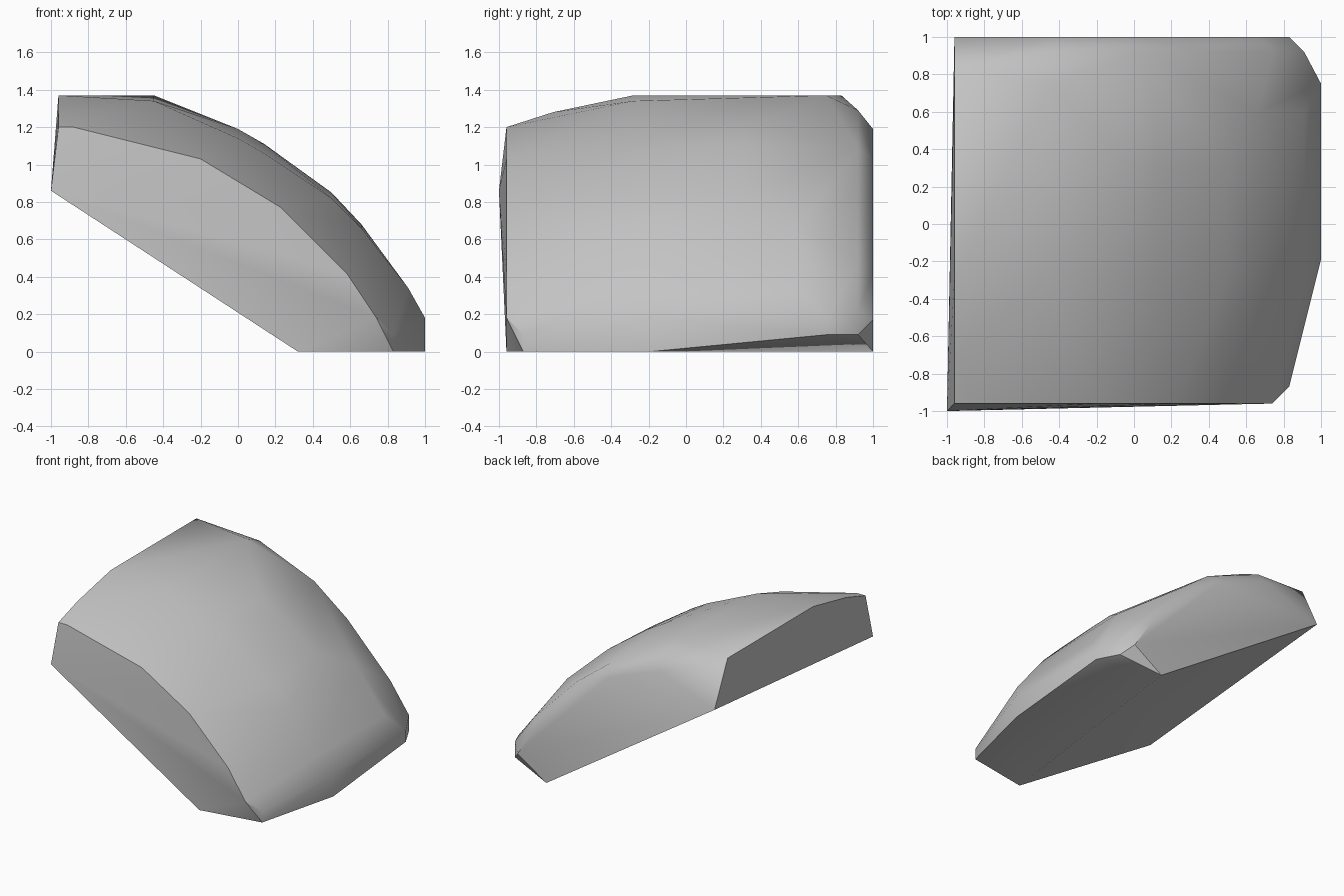
import bpy
import bmesh
import math

# Remove the default object
default_cube = bpy.data.objects.get("Cube")
if default_cube:
    bpy.data.objects.remove(default_cube, do_unlink=True)


def make_material(name, color):
    material = bpy.data.materials.new(name)
    material.use_nodes = True
    material.diffuse_color = color
    shader = material.node_tree.nodes["Principled BSDF"]
    shader.inputs["Base Color"].default_value = color
    shader.inputs["Roughness"].default_value = 0.8
    return material


# Cross-sections of the curved shell: depth y, then (x, z) points
front_face = (-0.96, [(-0.96, 1.2), (-0.88, 1.2), (-0.2, 1.03), (0.23, 0.77),
                      (0.58, 0.42), (0.74, 0.18), (0.32, 0)])
front_tip = (-1, [(-1, 0.86)])
front_corner = (-0.87, [(0.83, 0.09), (0.83, 0)])
front_slope = (-0.71, [(-0.96, 1.28)])
front_crown = (-0.28, [(-0.96, 1.37), (-0.45, 1.34), (0, 1.14), (0.14, 1.06),
                       (0.5, 0.82), (0.66, 0.66), (0.91, 0.34)])
side_edge = (-0.19, [(1, 0.18), (1, 0)])
middle_crown = (0.3, [(0, 1.19), (0.14, 1.11), (0.5, 0.85)])
rear_crown = (0.6, [(0.66, 0.68), (0.91, 0.34)])
rear_edge = (0.75, [(-0.45, 1.37), (1, 0.18), (1, 0.09)])
rear_peak = (0.83, [(-0.96, 1.37)])
rear_bevel = (0.92, [(-0.45, 1.29), (0.05, 1.09), (0.35, 0.86),
                     (0.74, 0.46), (0.91, 0.22), (0.91, 0.09)])
rear_face = (1, [(-0.96, 1.01), (-0.45, 1.19), (0, 1.02),
                 (0.67, 0.42), (0.83, 0.17), (0.57, 0)])

sections = [front_face, front_tip, front_corner, front_slope, front_crown,
            side_edge, middle_crown, rear_crown, rear_edge, rear_peak,
            rear_bevel, rear_face]


def hull_from_sections(name, section_list, material):
    """Stretch a convex skin over all the cross-sections."""
    bm = bmesh.new()
    for y, outline in section_list:
        for x, z in outline:
            bm.verts.new((x, y, z))
    result = bmesh.ops.convex_hull(bm, input=bm.verts)
    loose = {v for v in result["geom_interior"] + result["geom_unused"]
             if isinstance(v, bmesh.types.BMVert)}
    bmesh.ops.delete(bm, geom=list(loose), context="VERTS")
    # Merge the flat facets
    bmesh.ops.dissolve_limit(bm, angle_limit=math.radians(1),
                             verts=bm.verts, edges=bm.edges)
    bmesh.ops.recalc_face_normals(bm, faces=bm.faces)
    mesh = bpy.data.meshes.new(name)
    bm.to_mesh(mesh)
    bm.free()
    mesh.materials.append(material)
    part = bpy.data.objects.new(name, mesh)
    bpy.context.collection.objects.link(part)
    return part


# Curved block with a rounded top and flat cut sides
gray = make_material("plain gray", (0.55, 0.55, 0.55, 1))
block = hull_from_sections("curved_block", sections, gray)

# Smooth crown, crisp cut edges
bpy.ops.object.select_all(action="DESELECT")
block.select_set(True)
bpy.context.view_layer.objects.active = block
bpy.ops.object.shade_smooth_by_angle(angle=math.radians(35))
